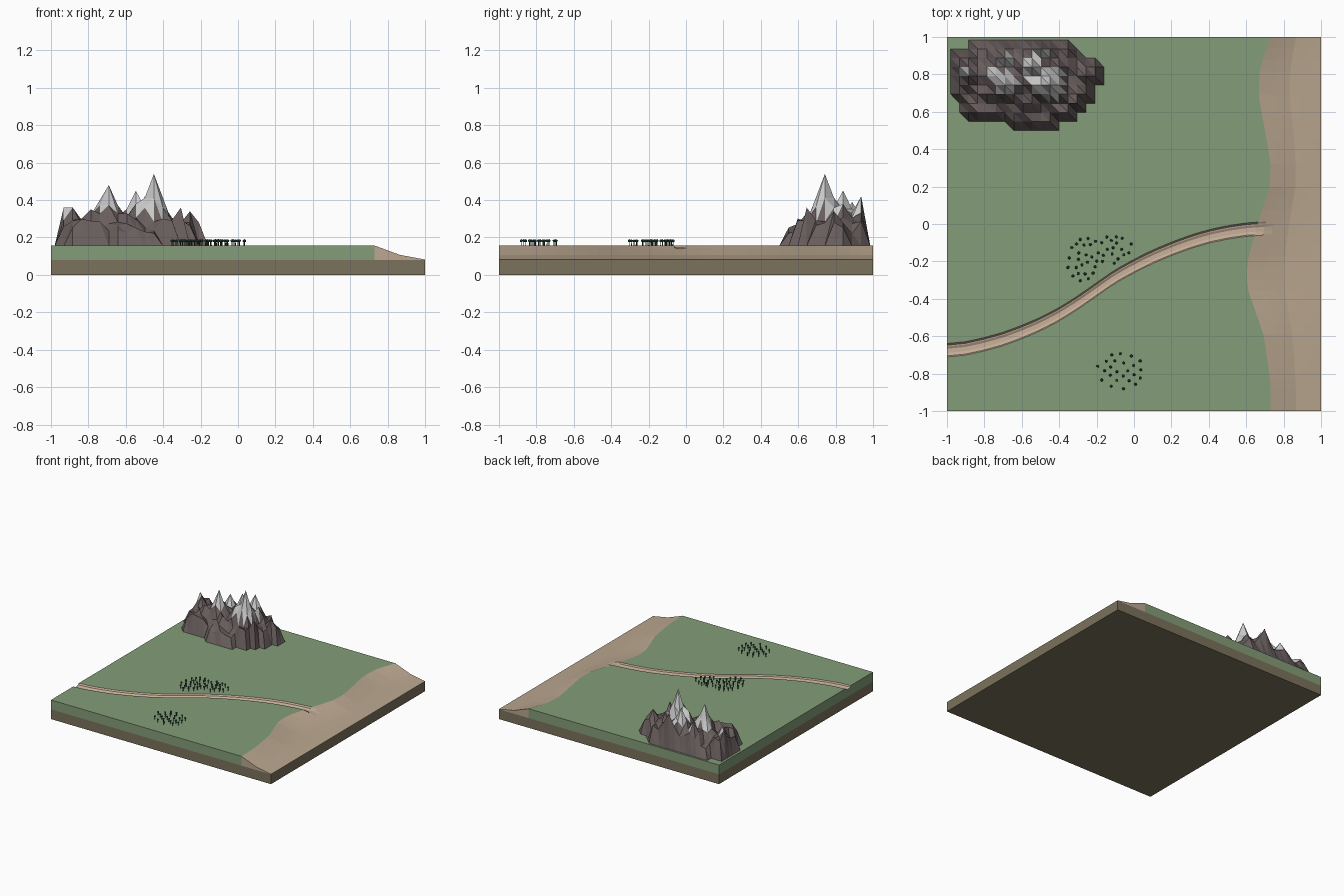
import bpy, bmesh, math, random
from mathutils import Vector

if "Cube" in bpy.data.objects:
    bpy.data.objects.remove(bpy.data.objects["Cube"])
random.seed(4)

TOP, SOIL_TOP = 0.157, 0.08


def material(name, rgb):
    m = bpy.data.materials.new(name)
    m.diffuse_color = (*rgb, 1)
    m.use_nodes = True
    m.node_tree.nodes["Principled BSDF"].inputs["Base Color"].default_value = m.diffuse_color
    return m


GRASS = material("grass", (0.23, 0.34, 0.19))
SAND = material("sand", (0.50, 0.39, 0.28))
BED = material("river_bed", (0.56, 0.42, 0.31))
SOIL = material("soil", (0.20, 0.17, 0.11))
ROCK = material("rock", (0.14, 0.11, 0.11))
SNOW = material("snow", (0.55, 0.55, 0.55))
LEAF = material("leaf", (0.02, 0.10, 0.06))
TRUNK = material("trunk", (0.06, 0.05, 0.04))


def finish(bm, name, mats):
    mesh = bpy.data.meshes.new(name)
    bm.to_mesh(mesh)
    bm.free()
    for m in mats:
        mesh.materials.append(m)
    ob = bpy.data.objects.new(name, mesh)
    bpy.context.collection.objects.link(ob)
    return ob


def interp(pts, x):
    if x <= pts[0][0]:
        return pts[0][1]
    for (a, u), (b, v) in zip(pts, pts[1:]):
        if x <= b:
            return u + (v - u) * (x - a) / (b - a)
    return pts[-1][1]


# soil slab
bm = bmesh.new()
bmesh.ops.create_cube(bm, size=1)
for v in bm.verts:
    v.co = (v.co.x * 2, v.co.y * 2, (v.co.z + 0.5) * SOIL_TOP)
finish(bm, "soil_slab", [SOIL])

# plan curves: river centre line, grass/sand border, beach slope, channel section
RIVER = [(-1, -.675), (-.9, -.665), (-.8, -.643), (-.7, -.615), (-.6, -.578), (-.5, -.535),
         (-.4, -.483), (-.3, -.42), (-.2, -.35), (-.1, -.28), (0, -.225), (.1, -.175),
         (.2, -.133), (.3, -.096), (.4, -.066), (.5, -.045), (.6, -.03), (.72, -.022)]
BORDER = [(-1, .73), (-.85, .73), (-.6, .695), (-.33, .603), (-.2, .605), (0, .66),
          (.2, .725), (.33, .73), (.5, .70), (.68, .667), (.83, .672), (1, .73)]
BEACH = [(0, TOP), (.5, .107), (1, .082)]
CHANNEL = [(-.036, TOP), (-.030, .146), (-.015, .141), (.008, .140), (.020, .146), (.027, .147), (.036, TOP)]

# terrain: one grid of grass, river channel and beach, with side walls
N = 16
rows = [("s", i / N) for i in range(N)] + [("c", c) for c in CHANNEL] + [("n", (i + 1) / N) for i in range(N)]


def row_y(row, x):
    c = interp(RIVER, x)
    kind, f = row
    if kind == "s":
        return -1 + f * (c + CHANNEL[0][0] + 1)
    if kind == "n":
        e = c + CHANNEL[-1][0]
        return e + f * (1 - e)
    return c + f[0]


NG, NS = 34, 8
bm = bmesh.new()
grid = []
for row in rows:
    edge = interp(BORDER, row_y(row, .7))
    depth = row[1][1] if row[0] == "c" else TOP
    line = []
    for i in range(NG + NS + 1):
        if i <= NG:
            x, z = -1 + (edge + 1) * i / NG, depth
        else:
            s = (i - NG) / NS
            x, z = edge + (1 - edge) * s, min(depth, interp(BEACH, s))
        line.append(bm.verts.new((x, row_y(row, x), z)))
    grid.append(line)
for j in range(len(rows) - 1):
    river = rows[j][0] == "c" and rows[j + 1][0] == "c"
    for i in range(NG + NS):
        f = bm.faces.new((grid[j][i], grid[j][i + 1], grid[j + 1][i + 1], grid[j + 1][i]))
        f.material_index = 1 if i >= NG else (2 if river else 0)
low = {}
for e in [e for e in bm.edges if e.is_boundary]:
    f = e.link_faces[0]
    for l in f.loops:
        if l.edge == e:
            a, b = l.vert, l.link_loop_next.vert
    for v in (a, b):
        if v not in low:
            low[v] = bm.verts.new((v.co.x, v.co.y, SOIL_TOP))
    w = bm.faces.new((b, a, low[a], low[b]))
    w.material_index = 1 if f.material_index == 1 else 0
finish(bm, "terrain", [GRASS, SAND, BED])

# mountain: coarse triangulated height field with snowy peaks
SPAN = {1: (7, 11), 2: (2, 13), 3: (2, 14), 4: (1, 15), 5: (1, 15), 6: (1, 16), 7: (1, 16), 8: (1, 14), 9: (3, 13)}
PEAKS = [(11, 5, .54), (6, 5, .48), (9, 7, .45), (10, 9, .42), (1, 7, .36), (2, 6, .36), (4, 4, .35),
         (14, 3, .36), (15, 6, .34), (12, 7, .38), (8, 3, .33), (6, 8, .39), (5, 6, .40), (9, 5, .38)]
bm = bmesh.new()
pt = {}
for j in range(11):
    for i in range(18):
        z = TOP
        if j in SPAN and SPAN[j][0] <= i <= SPAN[j][1]:
            z = TOP + random.uniform(.06, .15)
            for px, py, pz in PEAKS:
                d = math.hypot(i - px, j - py)
                z = max(z, TOP + (pz - TOP) * (1 - d / 3))
        pt[i, j] = bm.verts.new((-.98 + .0482 * i, .5 + .0485 * j, z))
for j in range(10):
    for i in range(17):
        ll, lr, ur, ul = pt[i, j], pt[i + 1, j], pt[i + 1, j + 1], pt[i, j + 1]
        for tri in ((ll, lr, ul), (lr, ur, ul)):
            if max(v.co.z for v in tri) > TOP + .001:
                f = bm.faces.new(tri)
                f.material_index = int(sum(v.co.z for v in tri) / 3 > .335)
bmesh.ops.delete(bm, geom=[v for v in bm.verts if not v.link_faces], context='VERTS')
finish(bm, "mountain", [ROCK, SNOW])


# groves: thin trunks with small faceted crowns
def grove(name, spots):
    bm = bmesh.new()
    for x, y in spots:
        t = bmesh.ops.create_cone(bm, cap_ends=True, segments=5, radius1=.0025, radius2=.002, depth=.024)
        bmesh.ops.translate(bm, verts=t["verts"], vec=(x, y, TOP + .012))
        c = bmesh.ops.create_icosphere(bm, subdivisions=1, radius=.009)
        for v in c["verts"]:
            v.co = Vector((x, y, .182)) + v.co * random.uniform(.85, 1.05)
            for f in v.link_faces:
                f.material_index = 1
    finish(bm, name, [TRUNK, LEAF])


def scatter(count, blobs, gap):
    out = []
    for _ in range(6000):
        cx, cy, rx, ry = random.choice(blobs)
        a, r = random.uniform(0, 2 * math.pi), math.sqrt(random.random())
        p = (cx + rx * r * math.cos(a), cy + ry * r * math.sin(a))
        if abs(p[1] - interp(RIVER, p[0])) > .07 and all(math.dist(p, q) > gap for q in out):
            out.append(p)
        if len(out) == count:
            break
    return out


grove("north_grove", scatter(42, [(-.27, -.19, .09, .12), (-.13, -.14, .13, .075)], .03))
grove("south_grove", scatter(24, [(-.07, -.79, .13, .10)], .036))
